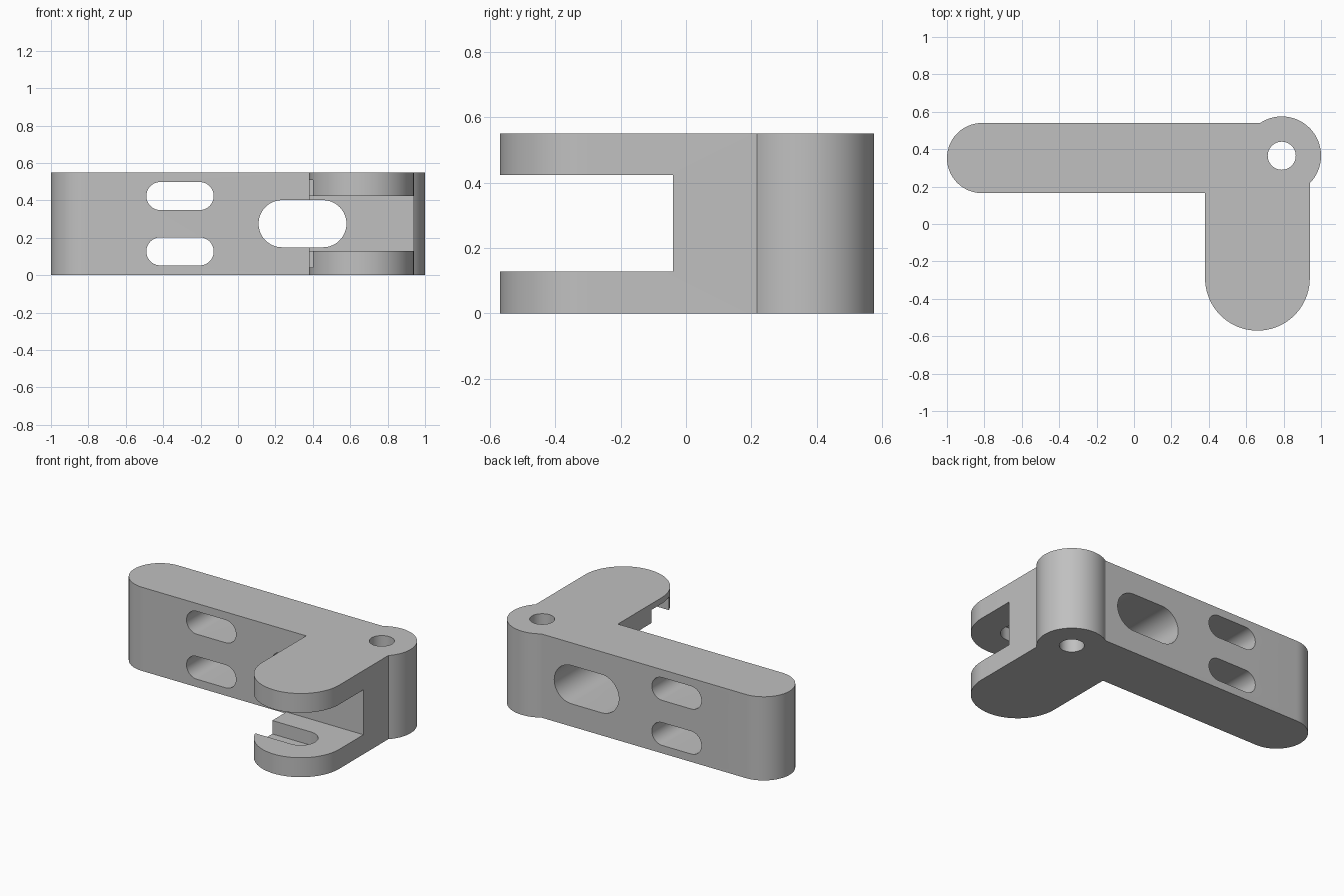
import bpy, bmesh
from math import sin, cos, radians, atan2, degrees
from mathutils import Vector

cube = bpy.data.objects.get("Cube")
if cube:
    bpy.data.objects.remove(cube, do_unlink=True)

HEIGHT = 0.55

grey = bpy.data.materials.new("light grey")
grey.use_nodes = True
colour = (0.53, 0.53, 0.53, 1)
grey.diffuse_color = colour
grey.node_tree.nodes["Principled BSDF"].inputs["Base Color"].default_value = colour


def arc(cx, cy, r, start, end, steps=32):
    """Points along an arc, angles in degrees."""
    angles = [radians(start + (end - start) * i / steps) for i in range(steps + 1)]
    return [(cx + r * cos(a), cy + r * sin(a)) for a in angles]


def slot(x0, x1, mid, r):
    """Rounded slot outline running from x0 to x1."""
    return arc(x0 + r, mid, r, 90, 270) + arc(x1 - r, mid, r, -90, 90)


def prism(name, outline, low, high, along_y=False):
    """Extrude an outline up z, or along y when the outline is in x and z."""
    def place(p, h):
        return Vector((p[0], h, p[1])) if along_y else Vector((p[0], p[1], h))
    bm = bmesh.new()
    base = bm.faces.new([bm.verts.new(place(p, low)) for p in outline])
    top = bmesh.ops.extrude_face_region(bm, geom=[base])["geom"]
    bmesh.ops.translate(bm, vec=place((0, 0), high - low),
                        verts=[v for v in top if isinstance(v, bmesh.types.BMVert)])
    bmesh.ops.recalc_face_normals(bm, faces=bm.faces[:])
    mesh = bpy.data.meshes.new(name)
    bm.to_mesh(mesh)
    bm.free()
    mesh.materials.append(grey)
    obj = bpy.data.objects.new(name, mesh)
    bpy.context.collection.objects.link(obj)
    return obj


def cut(body, cutter):
    """Subtract the cutter and discard it."""
    cutter.hide_render = True
    mod = body.modifiers.new(cutter.name, 'BOOLEAN')
    mod.operation = 'DIFFERENCE'
    mod.solver = 'EXACT'
    mod.object = cutter
    bpy.context.view_layer.objects.active = body
    bpy.ops.object.modifier_apply(modifier=mod.name)
    bpy.data.objects.remove(cutter, do_unlink=True)


# Bracket plan: arm cap, inner corner, fork end, pivot boss
arm_low, arm_high = 0.165, 0.54
arm_r = (arm_high - arm_low) / 2
fork_x, fork_y, fork_r = 0.66, -0.29, 0.28
boss_x, boss_y, boss_r = 0.79, 0.365, 0.21
dx, dy = fork_x + fork_r - boss_x, arm_high - boss_y
boss_start = degrees(atan2(-(boss_r**2 - dx**2) ** 0.5, dx))
boss_end = degrees(atan2(dy, -(boss_r**2 - dy**2) ** 0.5))
outline = (arc(arm_r - 1, arm_low + arm_r, arm_r, 90, 270)
           + [(fork_x - fork_r, arm_low)]
           + arc(fork_x, fork_y, fork_r, 180, 360, 48)
           + arc(boss_x, boss_y, boss_r, boss_start, boss_end, 48))
bracket = prism("hinge_bracket", outline, 0, HEIGHT)

# Gap between the fork prongs
gap = [(0.2, -1), (1.2, -1), (1.2, -0.04), (0.2, -0.04)]
cut(bracket, prism("fork_gap", gap, 0.128, 0.423))

# Keyway pockets on the inner faces of both prongs
cut(bracket, prism("pin_pocket", slot(0.1, fork_x + 0.103, fork_y, 0.103), 0.04, 0.51))

# Pivot hole
cut(bracket, prism("pivot_hole", arc(boss_x, boss_y, 0.075, 0, 350, 35), -0.1, HEIGHT + 0.1))

# Windows through the arm
for name, x0, x1, z, r in (("lower_window", -0.49, -0.13, 0.127, 0.075),
                           ("upper_window", -0.49, -0.13, 0.423, 0.075),
                           ("large_window", 0.11, 0.58, 0.275, 0.126)):
    cut(bracket, prism(name, slot(x0, x1, z, r), -0.2, 1, along_y=True))

# Smooth curves, sharp edges
bpy.ops.object.select_all(action='DESELECT')
bracket.select_set(True)
bpy.context.view_layer.objects.active = bracket
bpy.ops.object.shade_smooth_by_angle(angle=radians(25))
